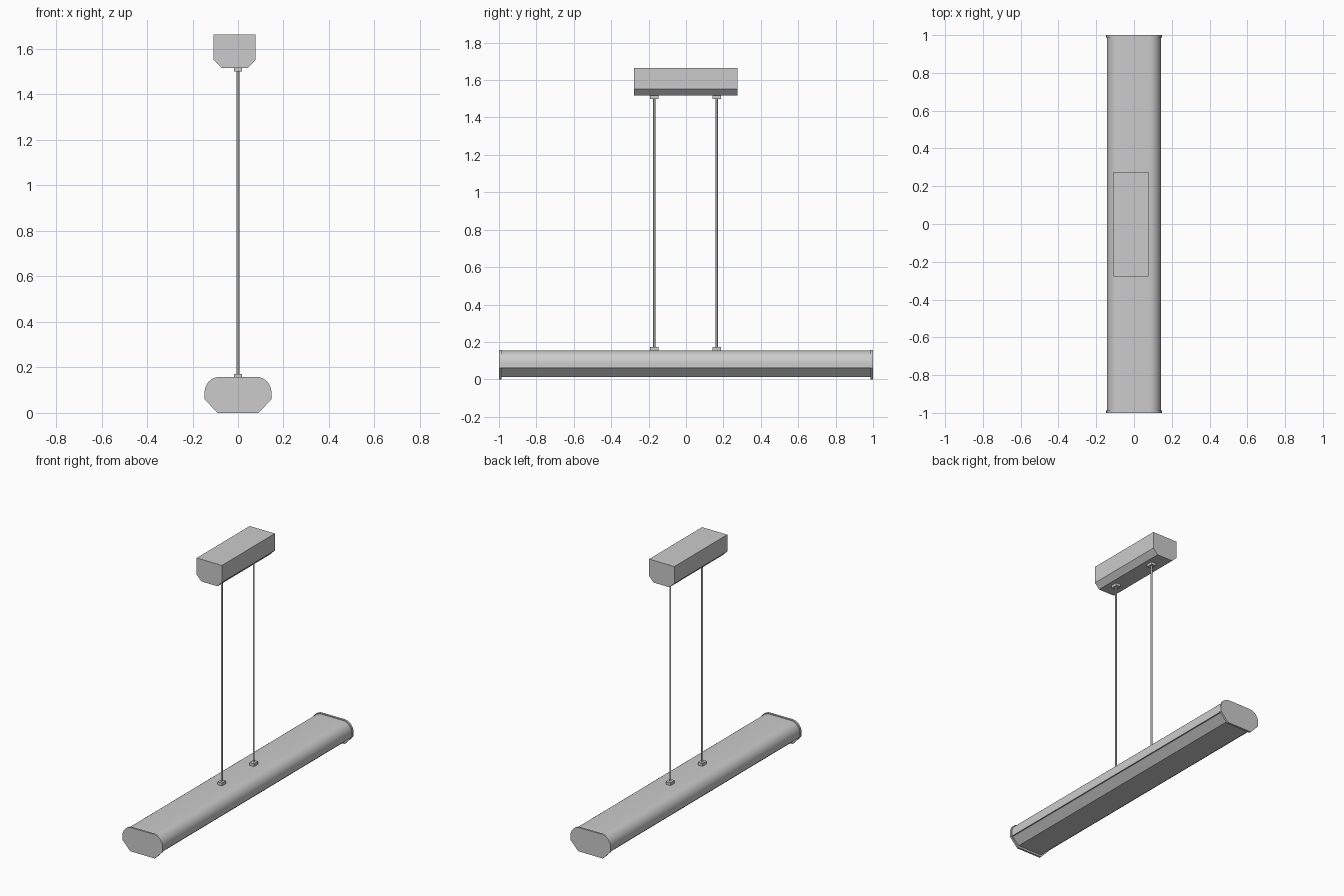
import bpy, bmesh, math

if "Cube" in bpy.data.objects:
    bpy.data.objects.remove(bpy.data.objects["Cube"])


def extrude_profile(name, pts, y0, y1, smooth=False):
    """Closed (x, z) profile swept along y."""
    bm = bmesh.new()
    face = bm.faces.new([bm.verts.new((x, y0, z)) for x, z in pts])
    geo = bmesh.ops.extrude_face_region(bm, geom=[face])["geom"]
    verts = [g for g in geo if isinstance(g, bmesh.types.BMVert)]
    bmesh.ops.translate(bm, verts=verts, vec=(0, y1 - y0, 0))
    bmesh.ops.recalc_face_normals(bm, faces=bm.faces)
    me = bpy.data.meshes.new(name)
    bm.to_mesh(me)
    bm.free()
    ob = bpy.data.objects.new(name, me)
    bpy.context.collection.objects.link(ob)
    if smooth:
        bpy.ops.object.select_all(action='DESELECT')
        ob.select_set(True)
        bpy.context.view_layer.objects.active = ob
        bpy.ops.object.shade_smooth_by_angle(angle=math.radians(30))
    return ob


def rounded_top(half, top, rx, rz, steps=8):
    """Right to left over the top, with elliptical shoulders."""
    right = []
    for i in range(steps + 1):
        a = math.pi / 2 * i / steps
        right.append((half - rx + rx * math.cos(a), top - rz + rz * math.sin(a)))
    return right + [(-x, z) for x, z in reversed(right)]


def box(name, x, y, z0, z1, sx, sy):
    extrude_profile(name, [(x - sx, z0), (x + sx, z0), (x + sx, z1), (x - sx, z1)],
                    y - sy, y + sy)


# Lamp end caps
cap = [(-0.147, 0.06), (-0.09, 0), (0.09, 0), (0.147, 0.06)]
cap += rounded_top(0.147, 0.158, 0.065, 0.068)
for label, y0, y1 in (("front", -1, -0.987), ("back", 0.987, 1)):
    extrude_profile("end_cap_" + label, cap, y0, y1, True)

# Upper housing and the slightly inset lower diffuser
housing = [(-0.143, 0.06), (0.143, 0.06)] + rounded_top(0.143, 0.153, 0.063, 0.066)
extrude_profile("lamp_housing", housing, -0.987, 0.987, True)
diffuser = [(-0.135, 0.06), (-0.088, 0.013), (0.088, 0.013), (0.135, 0.06)]
extrude_profile("lamp_diffuser", diffuser, -0.987, 0.987)

# Ceiling canopy
canopy = [(-0.108, 1.664), (-0.108, 1.552), (-0.072, 1.517),
          (0.044, 1.517), (0.077, 1.552), (0.077, 1.664)]
extrude_profile("ceiling_canopy", canopy, -0.278, 0.276)

# Suspension rods with square fittings at both ends
for label, y in (("front", -0.17), ("back", 0.165)):
    bpy.ops.mesh.primitive_cylinder_add(vertices=8, radius=0.006, depth=1.35,
                                        location=(0, y, 0.836))
    bpy.context.object.name = "rod_" + label
    bpy.ops.object.shade_smooth_by_angle(angle=math.radians(50))
    box("lower_fitting_" + label, 0, y, 0.153, 0.172, 0.017, 0.022)
    box("upper_fitting_" + label, 0, y, 1.5, 1.517, 0.017, 0.022)
